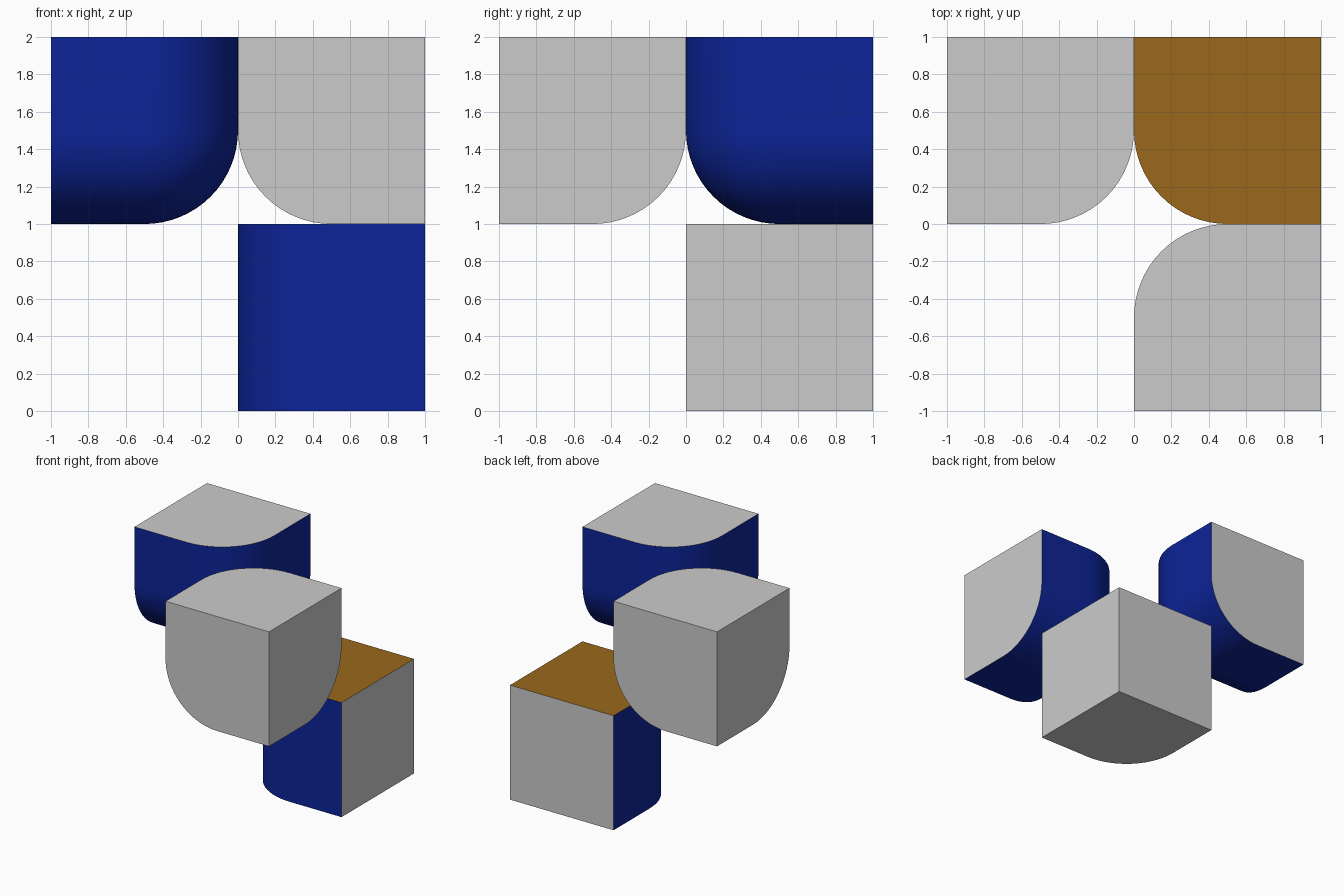
import bpy, bmesh, math
from mathutils import Vector

if "Cube" in bpy.data.objects:
    bpy.data.objects.remove(bpy.data.objects["Cube"])


def material(name, rgb):
    m = bpy.data.materials.new(name)
    m.diffuse_color = (*rgb, 1)
    m.use_nodes = True
    m.node_tree.nodes["Principled BSDF"].inputs["Base Color"].default_value = m.diffuse_color
    return m


grey = material("grey", (0.507, 0.507, 0.507))
blue = material("blue", (0.004, 0.018, 0.32))
orange = material("orange", (0.325, 0.14, 0.012))

ORIGIN = Vector((0, 0, 1))  # the point where all three blocks meet
RADIUS = 0.5


def block(name, signs, round_all):
    """Unit cube in one octant around ORIGIN, rounded on the side facing it."""
    centre = ORIGIN + Vector(signs) * 0.5
    bm = bmesh.new()
    bmesh.ops.create_cube(bm, size=1)
    bmesh.ops.translate(bm, verts=bm.verts, vec=centre)

    # colour the faces lying on the three planes through ORIGIN
    for f in bm.faces:
        c = f.calc_center_median() - ORIGIN
        if abs(c.x) < 1e-4 or abs(c.y) < 1e-4:
            f.material_index = 1
        elif abs(c.z) < 1e-4:
            f.material_index = 1 if round_all else 2

    # round all three edges at the inner corner, or only the upright one
    edges = []
    for e in bm.edges:
        d = e.verts[1].co - e.verts[0].co
        touches = any((v.co - ORIGIN).length < 1e-4 for v in e.verts)
        if touches and (round_all or abs(d.z) > 0.5):
            edges.append(e)
    bmesh.ops.bevel(bm, geom=edges, offset=RADIUS, offset_type='OFFSET',
                    segments=16, profile=0.5, affect='EDGES', material=-1)

    mesh = bpy.data.meshes.new(name)
    bm.to_mesh(mesh)
    bm.free()
    for m in (grey, blue, orange):
        mesh.materials.append(m)
    ob = bpy.data.objects.new(name, mesh)
    bpy.context.collection.objects.link(ob)
    bpy.ops.object.select_all(action='DESELECT')
    ob.select_set(True)
    bpy.context.view_layer.objects.active = ob
    bpy.ops.object.shade_smooth_by_angle(angle=math.radians(30))


# two upper blocks with a ball-rounded corner, one lower block with a flat top
block("upper_back_left_block", (-1, 1, 1), True)
block("upper_front_right_block", (1, -1, 1), True)
block("lower_back_right_block", (1, 1, -1), False)
